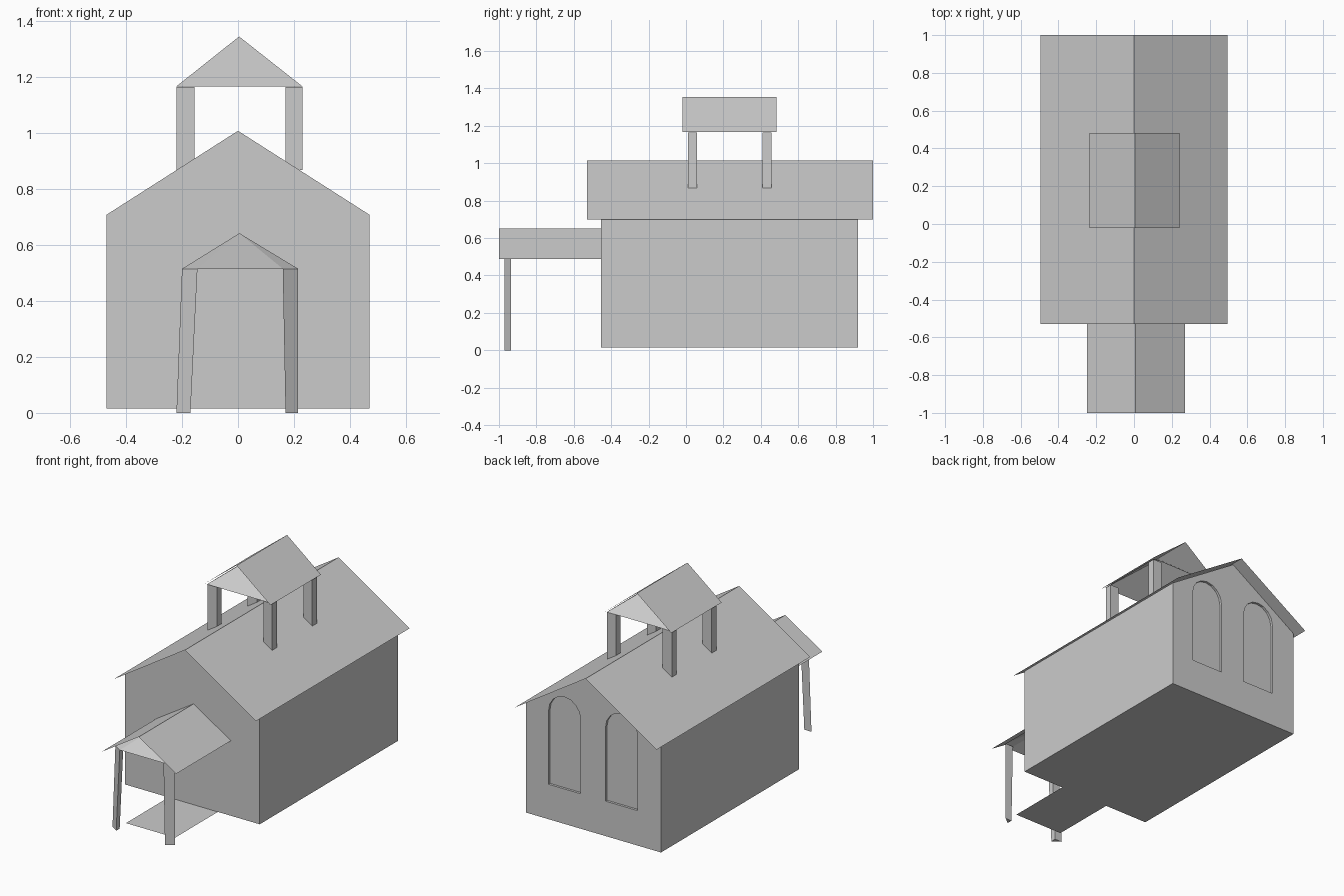
import bpy
from math import sin, cos, pi

if "Cube" in bpy.data.objects:
    bpy.data.objects.remove(bpy.data.objects["Cube"])


def mesh(name, verts, faces):
    me = bpy.data.meshes.new(name)
    me.from_pydata(verts, [], faces)
    ob = bpy.data.objects.new(name, me)
    bpy.context.collection.objects.link(ob)
    return ob


def loft(name, a, b):
    """Closed solid between two matching outlines."""
    n = len(a)
    faces = [tuple(range(n))[::-1], tuple(range(n, 2 * n))]
    faces += [(i, (i + 1) % n, n + (i + 1) % n, n + i) for i in range(n)]
    ob = mesh(name, a + b, faces)
    return ob


def extrude_y(name, xz, y0, y1):
    """xz outline counter-clockwise as seen from the front."""
    return loft(name, [(x, y1, z) for x, z in xz], [(x, y0, z) for x, z in xz])


def sheet_roof(name, x0, xm, x1, y0, y1, eave, ridge):
    v = [(x, y, z) for x, z in ((x0, eave), (xm, ridge), (x1, eave)) for y in (y0, y1)]
    return mesh(name, v, [(0, 2, 3, 1), (2, 4, 5, 3)])


def pyramid(name, base, z, apex):
    n = len(base)
    return mesh(name, [(x, y, z) for x, y in base] + [apex],
                [(i, (i + 1) % n, n) for i in range(n)])


def panel(name, xz, y):
    return mesh(name, [(x, y, z) for x, z in xz], [tuple(range(len(xz)))])


# Main hall with gabled ends
W = 0.47
hall = extrude_y("hall", [(-W, 0.015), (W, 0.015), (W, 0.708), (0, 1.008), (-W, 0.708)],
                 -0.455, 0.92)

# Two shallow arched window recesses in the back wall
for i, cx in enumerate((-0.195, 0.202)):
    r = 0.112
    arch = [(cx - r, 0.235), (cx + r, 0.235)]
    arch += [(cx + r * cos(pi * k / 8), 0.70 + 0.115 * sin(pi * k / 8)) for k in range(9)]
    cutter = extrude_y(f"window_cutter_{i}", arch, 0.905, 1.0)
    cutter.hide_render = True
    cutter.hide_viewport = True
    mod = hall.modifiers.new("window", 'BOOLEAN')
    mod.operation = 'DIFFERENCE'
    mod.solver = 'EXACT'
    mod.object = cutter

# Main roof
sheet_roof("main_roof", -0.495, 0, 0.495, -0.53, 1.0, 0.70, 1.015)

# Oval window and door on the front wall
panel("oval_window", [(0.1 * cos(2 * pi * k / 14 + pi / 2), 0.815 + 0.148 * sin(2 * pi * k / 14 + pi / 2))
                      for k in range(14)], -0.457)
panel("door", [(-0.17, 0.1), (0.175, 0.1), (0.175, 0.51), (-0.17, 0.51)], -0.457)

# Porch: floor, roof, inner ceiling and leaning corner posts
mesh("porch_floor", [(-0.165, -0.88, 0.015), (0.178, -0.88, 0.015),
                     (0.178, -0.455, 0.015), (-0.165, -0.455, 0.015)], [(0, 1, 2, 3)])
sheet_roof("porch_roof", -0.25, 0.008, 0.27, -1.0, -0.455, 0.488, 0.65)
pyramid("porch_ceiling", [(-0.145, -0.97), (0.16, -0.97), (0.215, -0.935),
                          (0.215, -0.46), (-0.20, -0.46), (-0.20, -0.935)],
        0.515, (0.005, -0.72, 0.642))


def post_outline(inner, outer, z):
    pts = [(inner, -0.97, z), (outer, -0.935, z), (inner, -0.935, z)]
    return pts if outer > inner else pts[::-1]


loft("porch_post_left", post_outline(-0.17, -0.22, 0), post_outline(-0.145, -0.20, 0.515))
loft("porch_post_right", post_outline(0.17, 0.215, 0), post_outline(0.16, 0.215, 0.515))

# Open bell tower: four posts, inner ceiling and roof
for side, x0, x1 in (("left", -0.22, -0.155), ("right", 0.17, 0.23)):
    for end, y0, y1 in (("front", 0.012, 0.058), ("back", 0.41, 0.456)):
        extrude_y(f"tower_post_{end}_{side}",
                  [(x0, 0.868), (x1, 0.868), (x1, 1.165), (x0, 1.165)], y0, y1)
pyramid("tower_ceiling", [(-0.22, 0.005), (0.23, 0.005), (0.23, 0.46), (-0.22, 0.46)],
        1.167, (0.004, 0.233, 1.345))
sheet_roof("tower_roof", -0.235, 0.004, 0.24, -0.02, 0.483, 1.168, 1.355)
